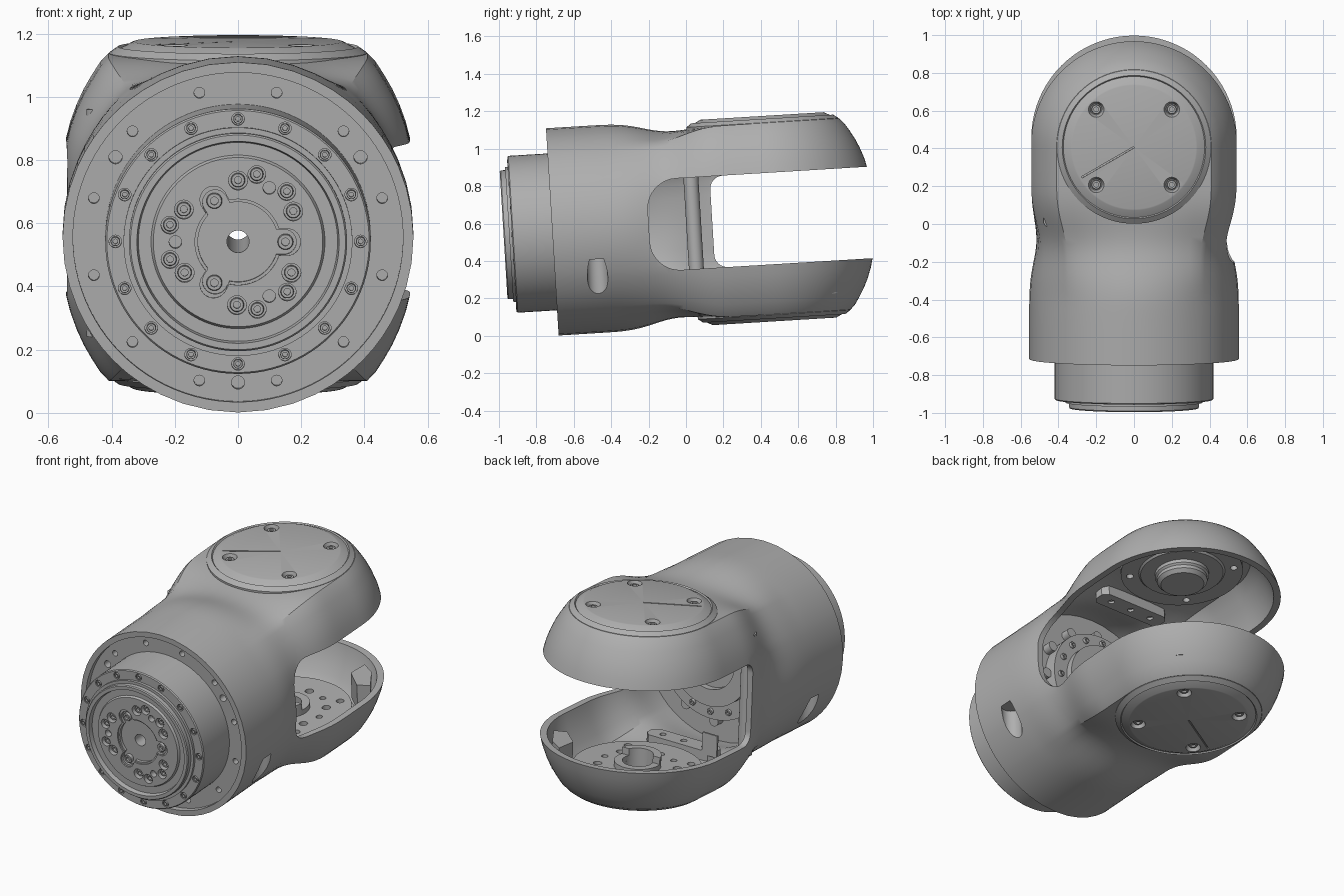
import bpy, bmesh
from math import sin, cos, pi, radians, exp, sqrt, atan2
from mathutils import Matrix

if "Cube" in bpy.data.objects:
    bpy.data.objects.remove(bpy.data.objects["Cube"])

# Local frame: pivot at origin, barrel along y, fork axis along z; tilted into place at the end.
AXES = {'x': lambda a, b, h: (h, a, b), 'y': lambda a, b, h: (a, h, b), 'z': lambda a, b, h: (a, b, h)}
GREY = bpy.data.materials.new("dark_grey")
GREY.diffuse_color = (.43, .43, .43, 1)
GREY.use_nodes = True
GREY.node_tree.nodes["Principled BSDF"].inputs["Base Color"].default_value = GREY.diffuse_color


def lathe(bm, prof, axis, at=(0, 0), segs=64):
    """Revolve a closed (radius, height) profile about an axis."""
    f = AXES[axis]
    rings = [[bm.verts.new(f(at[0] + r * cos(2 * pi * i / segs), at[1] + r * sin(2 * pi * i / segs), h))
              for r, h in prof] for i in range(segs)]
    n = len(prof)
    for i in range(segs):
        p, q = rings[i], rings[(i + 1) % segs]
        for j in range(n):
            k = (j + 1) % n
            if prof[j][0] > 0 or prof[k][0] > 0:
                bm.faces.new((p[j], p[k], q[k], q[j]))


def rod(bm, at, r, lo, hi, axis, segs=20):
    lathe(bm, [(0, lo), (r, lo), (r, hi), (0, hi)], axis, at, segs)


def prism(bm, pts, axis, lo, hi):
    f = AXES[axis]
    a, b = [[bm.verts.new(f(*p, h)) for p in pts] for h in (lo, hi)]
    bm.faces.new(a)
    bm.faces.new(b[::-1])
    for i in range(len(pts)):
        j = (i + 1) % len(pts)
        bm.faces.new((a[i], b[i], b[j], a[j]))


def make(name, *parts):
    """Build an object from (function, args...) tuples."""
    bm = bmesh.new()
    for fn, *args in parts:
        fn(bm, *args)
    bmesh.ops.remove_doubles(bm, verts=bm.verts, dist=1e-5)
    bmesh.ops.recalc_face_normals(bm, faces=bm.faces)
    me = bpy.data.meshes.new(name)
    bm.to_mesh(me)
    bm.free()
    me.materials.append(GREY)
    ob = bpy.data.objects.new(name, me)
    bpy.context.collection.objects.link(ob)
    return ob


def cut(ob, *parts):
    cutter = make("cutter", *parts)
    cutter.hide_render = True
    mod = ob.modifiers.new("cut", 'BOOLEAN')
    mod.operation, mod.solver, mod.object = 'DIFFERENCE', 'EXACT', cutter
    bpy.context.view_layer.objects.active = ob
    bpy.ops.object.modifier_apply(modifier=mod.name)
    bpy.data.objects.remove(cutter, do_unlink=True)


def screw(at, r, top, base, axis):
    """Socket-head screw with its head at height top."""
    d = top + (base - top) * 0.5
    return (lathe, [(0, d), (r * .5, d), (r * .5, top), (r * .9, top), (r, top + (base - top) * .15),
                    (r, base), (0, base)], axis, at, 18)


def polar(r, deg):
    return (r * cos(radians(deg)), r * sin(radians(deg)))


# Outer skin: round barrel blending into a domed fork end
QUARTER = [(.545, 0), (.545, .08), (.545, .16), (.545, .24), (.531, .295), (.511, .35), (.488, .40), (.462, .445),
           (.436, .485), (.41, .512), (.33, .512), (.25, .512), (.17, .512), (.085, .512), (0, .512)]
HALF = QUARTER + [(-x, z) for x, z in QUARTER[-2::-1]]
RING = HALF + [(x, -z) for x, z in HALF[-2:0:-1]]


def skin(bm, scale, start):
    rings = []
    for i in range(37):
        u = start * (1 - i / 36)
        t = min(max((u + .85) / .62, 0), 1)
        t = t * t * (3 - 2 * t)
        neck = scale * (1 - .06 * exp(-((u + .53) / .16) ** 2))
        ring = []
        for x, z in RING:
            a = atan2(z, x)
            ring.append((neck * (.555 * cos(a) * (1 - t) + x * t), u, neck * (.555 * sin(a) * (1 - t) + z * t)))
        rings.append(ring)
    for i in range(1, 21):
        p = pi / 2 * i / 20
        rings.append([(scale * x * cos(p), scale * abs(x) * sin(p), scale * z) for x, z in RING])
    vs = [[bm.verts.new(c) for c in r] for r in rings]
    bm.faces.new(vs[0])
    n = len(RING)
    for a, b in zip(vs, vs[1:]):
        for j in range(n):
            bm.faces.new((a[j], a[(j + 1) % n], b[(j + 1) % n], b[j]))


def slot(u0, rc, h=.245):
    """Side opening outline with a rounded inner end."""
    arc = [(u0 + rc - rc * sin(k * pi / 16), h - rc + rc * cos(k * pi / 16)) for k in range(9)]
    return [(.8, h)] + arc + [(u, -w) for u, w in arc[::-1]] + [(.8, -h)]


shell = make("fork_shell", (skin, 1, -1.157))
cut(shell, (skin, .935, -.78))
cut(shell, (rod, (0, 0), .415, -1.3, -.7, 'y', 96))
cut(shell, (rod, (0, 0), .522, -1.3, -1.125, 'y', 96))
cut(shell, (prism, slot(-.64, .16), 'x', 0, .8))
cut(shell, (prism, slot(-.30, .07), 'x', -.8, .05))
# Screw pockets under the barrel and holes in the front flange
cut(shell, *[(rod, (s * .49, -.93), .055, -.7, -.16, 'z', 32) for s in (1, -1)])
cut(shell, *[(rod, polar(.472, 15 + 30 * k), .017, -1.3, -1.09, 'y') for k in range(12)],
    *[(rod, polar(.462, a), .021, -1.3, -1.08, 'y') for a in (33, 147, 270)])

# Drive unit inside the barrel
drive = make("drive_housing", (lathe, [
    (.035, -.70), (.035, -1.405), (.268, -1.405), (.275, -1.392), (.315, -1.392), (.32, -1.418), (.34, -1.418),
    (.345, -1.412), (.345, -1.388), (.362, -1.388), (.362, -1.373), (.415, -1.373), (.42, -1.367), (.42, -.78),
    (.36, -.78), (.36, -.70), (.27, -.70), (.27, -.66), (.17, -.66), (.17, -.70)], 'y', (0, 0), 96))


def lobes(scale):
    """Round outline with three bolt lobes."""
    pts = []
    for i in range(120):
        a = 2 * pi * i / 120
        r = .132
        for k in range(3):
            d = a - k * 2 * pi / 3
            if cos(d) > 0 and abs(sin(d)) * .15 < .042:
                r = max(r, .15 * cos(d) + sqrt(.042 ** 2 - (.15 * sin(d)) ** 2))
        pts.append((r * scale * cos(a), r * scale * sin(a)))
    return pts


cut(drive, (prism, lobes(1.03), 'y', -1.5, -1.397))
cut(drive, (prism, lobes(.96), 'y', -1.5, -1.38))
PATTERN = [(90, .195, .030), (74.5, .222, .028), (60, .198, .020), (46, .222, .028), (29, .2, .030)]
FACE = [(polar(r, a + 120 * k), hr) for k in range(3) for a, r, hr in PATTERN]
RIM = [polar(.388, 22.5 * k) for k in range(16)]
cut(drive, *[(rod, at, hr, -1.5, -1.37, 'y') for at, hr in FACE],
    *[(rod, at, .02, -1.5, -1.35, 'y') for at in RIM])
make("drive_screws", *[screw(at, .015, -1.375, -1.34, 'y') for at in RIM],
     *[screw(at, hr * .75, -1.39, -1.36, 'y') for at, hr in FACE if hr != .02],
     *[screw(polar(.15, 120 * k), .025, -1.398, -1.37, 'y') for k in range(3)])
make("drive_rear_lugs", *[(rod, polar(.385, 30 * k), .03, -.79, -.73, 'y') for k in range(12)],
     *[screw(polar(.315, 22.5 * k), .018, -.685, -.71, 'y') for k in range(16)])

# Caps, recessed screws and index marks, top and bottom
for s, side in ((1, "top"), (-1, "bottom")):
    cap = make(side + "_cap", (lathe, [(0, s * .485), (.408, s * .485), (.408, s * .514), (.38, s * .534),
                                       (.374, s * .527), (.335, s * .548), (.328, s * .55), (0, s * .55)],
                               'z', (0, 0), 80))
    spots = [(x, y) for x in (-.2, .2) for y in (-.2, .2)]
    c, d = cos(radians(210)), sin(radians(210))
    mark = [(k * c - w * d, k * d + w * c) for k, w in ((0, -.004), (.32, -.004), (.32, .004), (0, .004))]
    cut(cap, *[(lathe, [(0, s * .52), (.03, s * .52), (.045, s * .56), (0, s * .56)], 'z', p, 24) for p in spots],
        (prism, mark, 'z', s * .54, s * .56))
    make(side + "_cap_screws", *[screw(p, .025, s * .538, s * .515, 'z') for p in spots])

# Bearing floors inside the fork
lower = make("lower_floor", (lathe, [(.085, -.49), (.36, -.49), (.36, -.42), (.085, -.42)], 'z'))
cut(lower, *[(rod, polar(.22, 30 * k), .024 if k % 2 else .018, -.45, -.3, 'z') for k in range(12)],
    *[(rod, polar(.3, 45 + 90 * k), .022, -.45, -.3, 'z') for k in range(4)])
hub = make("lower_hub", (lathe, [(.085, -.46), (.13, -.46), (.13, -.35), (.085, -.35)], 'z', (0, 0), 48))
cut(hub, (prism, [(-.03, -.39), (.3, -.39), (.3, -.2), (-.03, -.2)], 'x', -.3, .3))
upper = make("upper_floor", (lathe, [(0, .49), (.34, .49), (.34, .43), (.24, .43), (.23, .42), (0, .42)], 'z'))
cut(upper, *[(rod, polar(.29, 45 + 90 * k), .02, .3, .46, 'z') for k in range(4)])
make("upper_hub", (lathe, [(0, .43), (.15, .43), (.15, .40), (.14, .39), (.14, .37), (.12, .35), (0, .35)],
                   'z', (0, 0), 48))

# Cable pads near the neck, stop block and wall post
for s, side in ((1, "upper"), (-1, "lower")):
    pad = make(side + "_cable_pad", (prism, [(-.2, -.50), (.2, -.50), (.23, -.47), (.23, -.42), (.2, -.39),
                                             (-.2, -.39), (-.23, -.42), (-.23, -.47)], 'z', s * .47, s * .41))
    cut(pad, *[(rod, (x, -.445), .018, s * .425, s * .3, 'z') for x in (-.14, 0, .14)])
make("cable_tab", (prism, [(-.26, -.40), (-.16, -.40), (-.16, -.388), (-.26, -.388)], 'z', -.43, -.30))
make("stop_block", (prism, [(.25, .27), (.36, .17), (.43, .20), (.345, .335), (.26, .39)], 'z', -.42, -.26))
make("wall_post", (rod, (-.44, -.40), .04, -.36, .36, 'z', 24))

# Smooth shading and final tilt
place = Matrix.Translation((0, .44, .626)) @ Matrix.Rotation(radians(3.5), 4, 'X')
bpy.ops.object.select_all(action='DESELECT')
for ob in bpy.context.scene.objects:
    ob.data.transform(place)
    ob.select_set(True)
    bpy.context.view_layer.objects.active = ob
bpy.ops.object.shade_smooth_by_angle(angle=radians(30))
